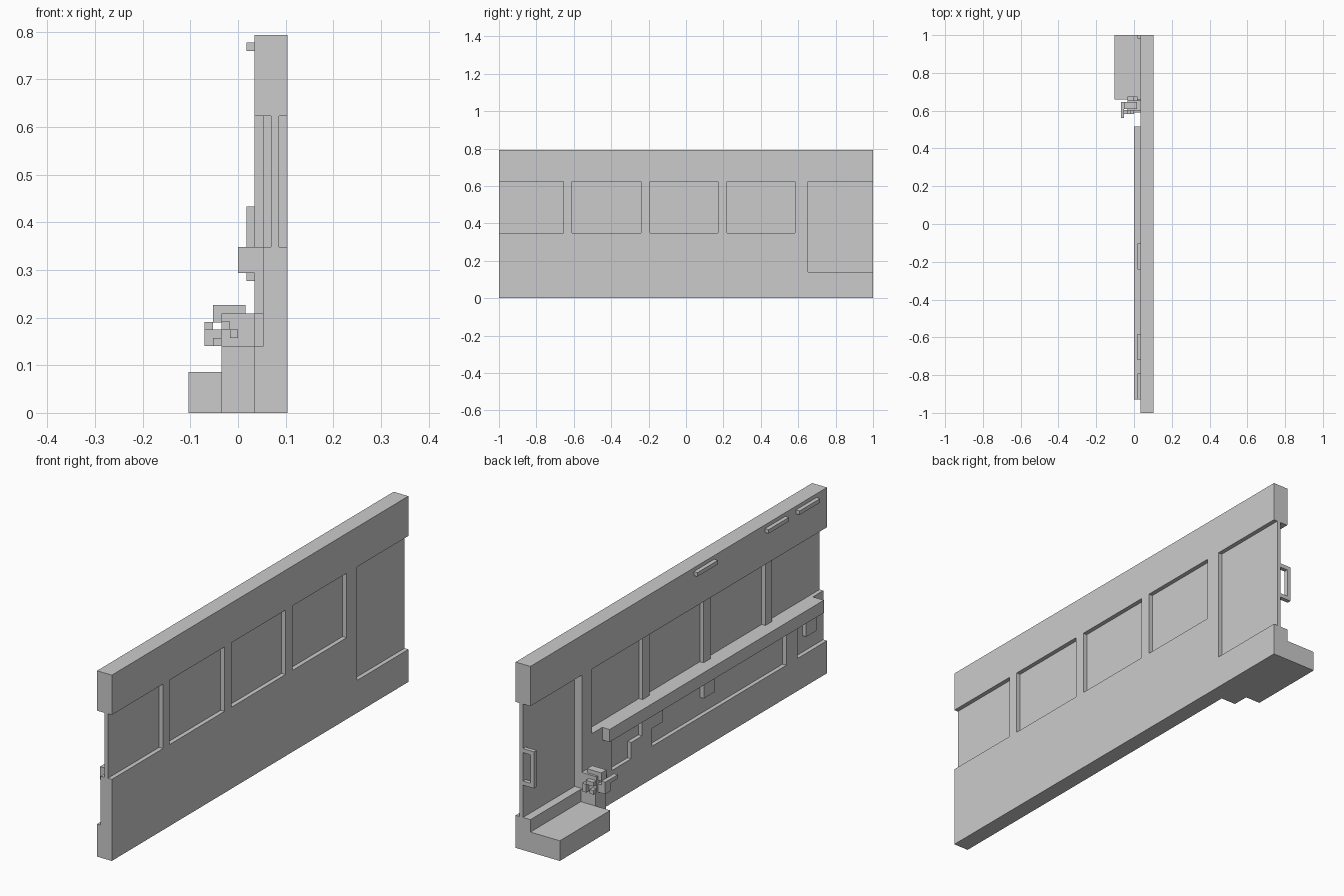
import bpy, bmesh, random

if "Cube" in bpy.data.objects:
    bpy.data.objects.remove(bpy.data.objects["Cube"])

random.seed(4)
FAR = 1.2   # cutters run past the wall by this much
U = 0.0174  # size of one small block


def box(name, x, y, z):
    bm = bmesh.new()
    bmesh.ops.create_cube(bm, size=1)
    for v in bm.verts:
        v.co = [r[0] + (c + 0.5) * (r[1] - r[0]) for r, c in zip((x, y, z), v.co)]
    me = bpy.data.meshes.new(name)
    bm.to_mesh(me)
    bm.free()
    ob = bpy.data.objects.new(name, me)
    bpy.context.collection.objects.link(ob)
    return ob


def boolean(target, cuts, op):
    tools = [box("cutter", *c) for c in cuts]
    for t in tools:
        t.hide_render = True
        m = target.modifiers.new("cut", 'BOOLEAN')
        m.operation, m.solver, m.object = op, 'EXACT', t
    dg = bpy.context.evaluated_depsgraph_get()
    me = bpy.data.meshes.new_from_object(target.evaluated_get(dg))
    target.modifiers.clear()
    target.data = me
    for t in tools:
        bpy.data.objects.remove(t)


# wall slab with a door and four windows, recessed on both faces
windows = [(-FAR, -0.655), (-0.61, -0.24), (-0.193, 0.172), (0.218, 0.583)]
win_z = (0.348, 0.623)
outside, glass, inside = (0.086, FAR), (-FAR, 0.0695), (-FAR, 0.052)
cuts = [(outside, w, win_z) for w in windows]
cuts += [(glass, w, win_z) for w in windows]
cuts += [(inside, (-FAR, 0.583), win_z)]
cuts += [(s, (0.652, FAR), (0.139, 0.623)) for s in (outside, glass)]
# shallow panels under the windows
low, high = (0.139, 0.215), (0.209, 0.36)
cuts += [(inside, (0.32, 0.45), low), (inside, (0.247, 0.45), high),
         (inside, (-0.726, 0.18), low), (inside, (-0.726, 0.105), high),
         (inside, (-FAR, -0.80), (0.139, 0.36))]
wall = box("wall", (0.0345, 0.1043), (-1, 1), (0, 0.793))
boolean(wall, cuts, 'DIFFERENCE')

# shelf under the windows with its brackets
box("shelf", (0, 0.052), (-0.93, 0.515), (0.294, 0.348))
for y in (-0.24, -0.93):
    box("shelf_bracket", (0.0345, 0.052), (y, y + 0.07), (0.209, 0.294))

# short rails near the top of the wall
for y in (-0.24, -0.72, -0.93):
    box("top_rail", (0.0175, 0.0345), (y, y + 0.138), (0.76, 0.777))

# door handle
box("handle_bar", (0.0175, 0.0345), (1 - U, 1), (0.277, 0.433))
for z in (0.277, 0.433 - U):
    box("handle_stub", (0.0345, 0.0695), (1 - U, 1), (z, z + U))

# step in front of the door
box("door_step", (-0.1043, 0.0345), (0.66, 1), (0, 0.086))

# plant: pot, core of foliage and small leaf blocks
box("plant_pot", (-0.035, 0.0345), (0.59, 0.66), (0, 0.14))
plant = box("foliage", (-0.035, 0.0345), (0.60, 0.655), (0.14, 0.209))
leaves = [((-0.070, -0.052), (0.56, 0.645), (0.174, 0.191)),
          ((-0.070, -0.035), (0.61, 0.645), (0.14, 0.175)),
          ((-0.052, 0.016), (0.61, 0.645), (0.19, 0.226))]
for i in range(9):
    x = -0.052 + U * random.randrange(4)
    y = random.choice((0.583, 0.655))
    z = 0.14 + U * random.randrange(4)
    leaves.append(((x, x + U), (y, y + 0.0195), (z, z + U)))
boolean(plant, leaves, 'UNION')
